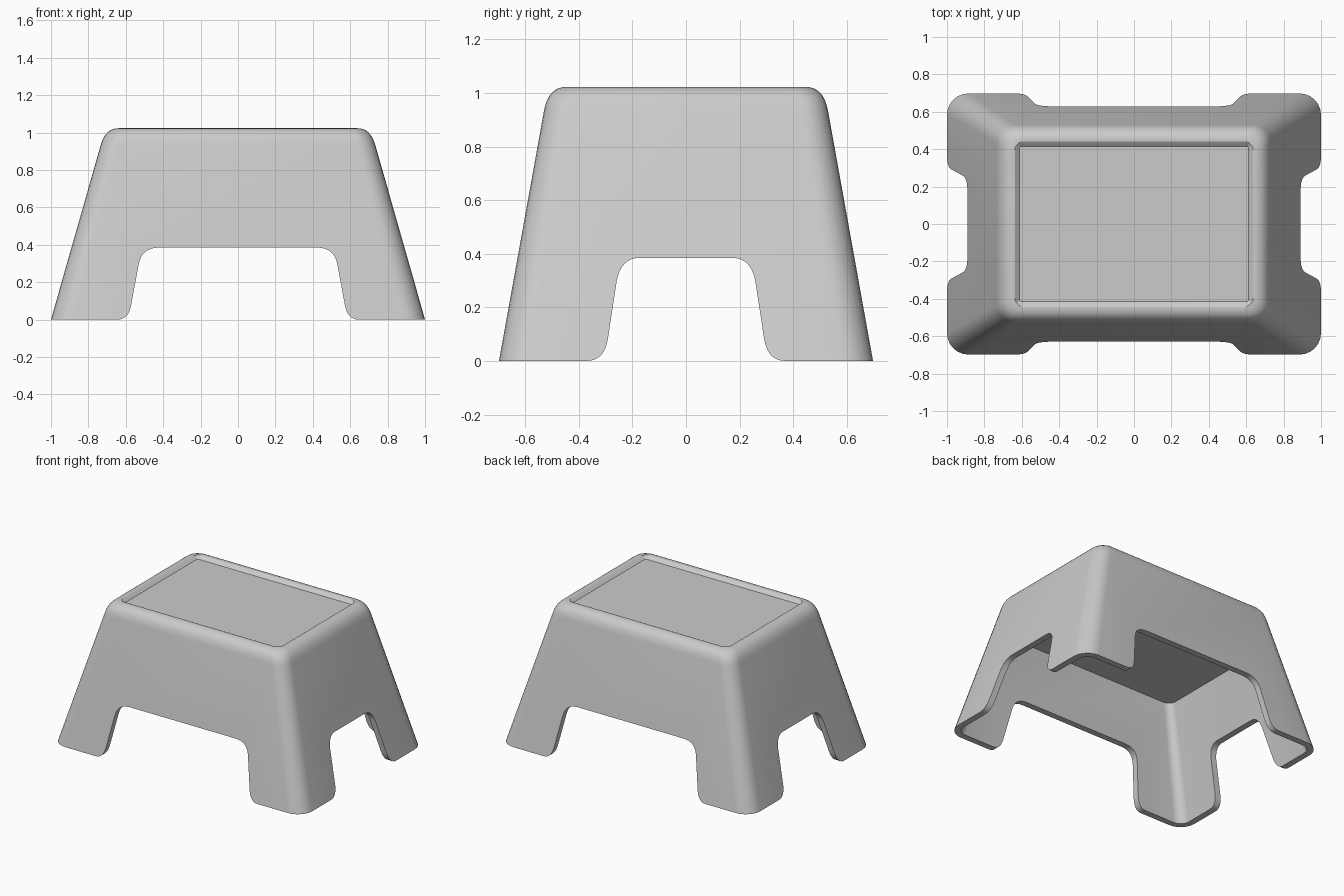
import bpy, bmesh
from math import sin, cos, pi
from mathutils import Vector

if "Cube" in bpy.data.objects:
    bpy.data.objects.remove(bpy.data.objects["Cube"])


def rounded_rect(hx, hy, r, z, n=6):
    """Points of a rounded rectangle at height z, counter-clockwise."""
    pts = []
    for i, (sx, sy) in enumerate([(1, 1), (-1, 1), (-1, -1), (1, -1)]):
        for k in range(n + 1):
            a = pi / 2 * (i + k / n)
            pts.append((sx * (hx - r) + r * cos(a), sy * (hy - r) + r * sin(a), z))
    return pts


def wall(z, inset=0.0, r=None):
    """Tapered body section at height z, moved inward by inset."""
    if r is None:
        r = max(0.115 - 0.02 * z - inset, 0.02)
    return rounded_rect(1.0 - 0.285 * z - inset, 0.698 - 0.18 * z - inset, r, z)


def bezier(a, b, c, n=8):
    a, b, c = Vector(a), Vector(b), Vector(c)
    return [a * (1 - t) ** 2 + b * 2 * t * (1 - t) + c * t * t
            for t in (k / n for k in range(n + 1))]


def make_object(name, bm):
    bmesh.ops.recalc_face_normals(bm, faces=bm.faces)
    mesh = bpy.data.meshes.new(name)
    bm.to_mesh(mesh)
    bm.free()
    ob = bpy.data.objects.new(name, mesh)
    bpy.context.collection.objects.link(ob)
    return ob


def loft(name, rings):
    bm = bmesh.new()
    loops = [[bm.verts.new(p) for p in ring] for ring in rings]
    n = len(loops[0])
    for a, b in zip(loops, loops[1:]):
        for i in range(n):
            j = (i + 1) % n
            bm.faces.new((a[i], a[j], b[j], b[i]))
    bm.faces.new(loops[0])
    bm.faces.new(loops[-1])
    return make_object(name, bm)


# Body: inner ceiling, inner wall, foot rim, outer wall, rounded top, recess
T = 0.045
rings = [wall(0.765, T), wall(0.0, T), wall(0.0)]
for p in bezier((0.935, 0), (1.023, 0), (1.023, 0.07)):
    rings.append(wall(p.x, p.y, 0.096 - 0.6 * p.y))
rings.append(rounded_rect(0.635, 0.438, 0.02, 1.022))
rings.append(rounded_rect(0.613, 0.415, 0.012, 1.002))
stool = loft("stool_body", rings)


def arch_cutter(name, foot, low, high, top, along_y):
    """Arch with flared feet, extruded through both opposite walls."""
    h = 0.385
    half = [Vector((foot, -0.1))]
    half += bezier((foot, 0.0), (low + 0.008, 0.0), (low - 0.006, 0.08))
    half += bezier((high, 0.295), (high - 0.015, h), (top, h))
    profile = half + [Vector((-p.x, p.y)) for p in reversed(half)]
    rings = [[(p.x, s * 2, p.y) if along_y else (s * 2, p.x, p.y)
              for p in profile] for s in (-1, 1)]
    ob = loft(name, rings)
    ob.hide_render = True
    return ob


# Leg openings on all four sides
bpy.context.view_layer.objects.active = stool
stool.select_set(True)
for cutter in (arch_cutter("front_opening_cutter", 0.645, 0.577, 0.531, 0.42, True),
               arch_cutter("side_opening_cutter", 0.37, 0.298, 0.259, 0.17, False)):
    mod = stool.modifiers.new("opening", 'BOOLEAN')
    mod.operation = 'DIFFERENCE'
    mod.solver = 'EXACT'
    mod.object = cutter
    bpy.ops.object.modifier_apply(modifier=mod.name)
    bpy.data.objects.remove(cutter)

bpy.ops.object.shade_smooth_by_angle(angle=0.52)
